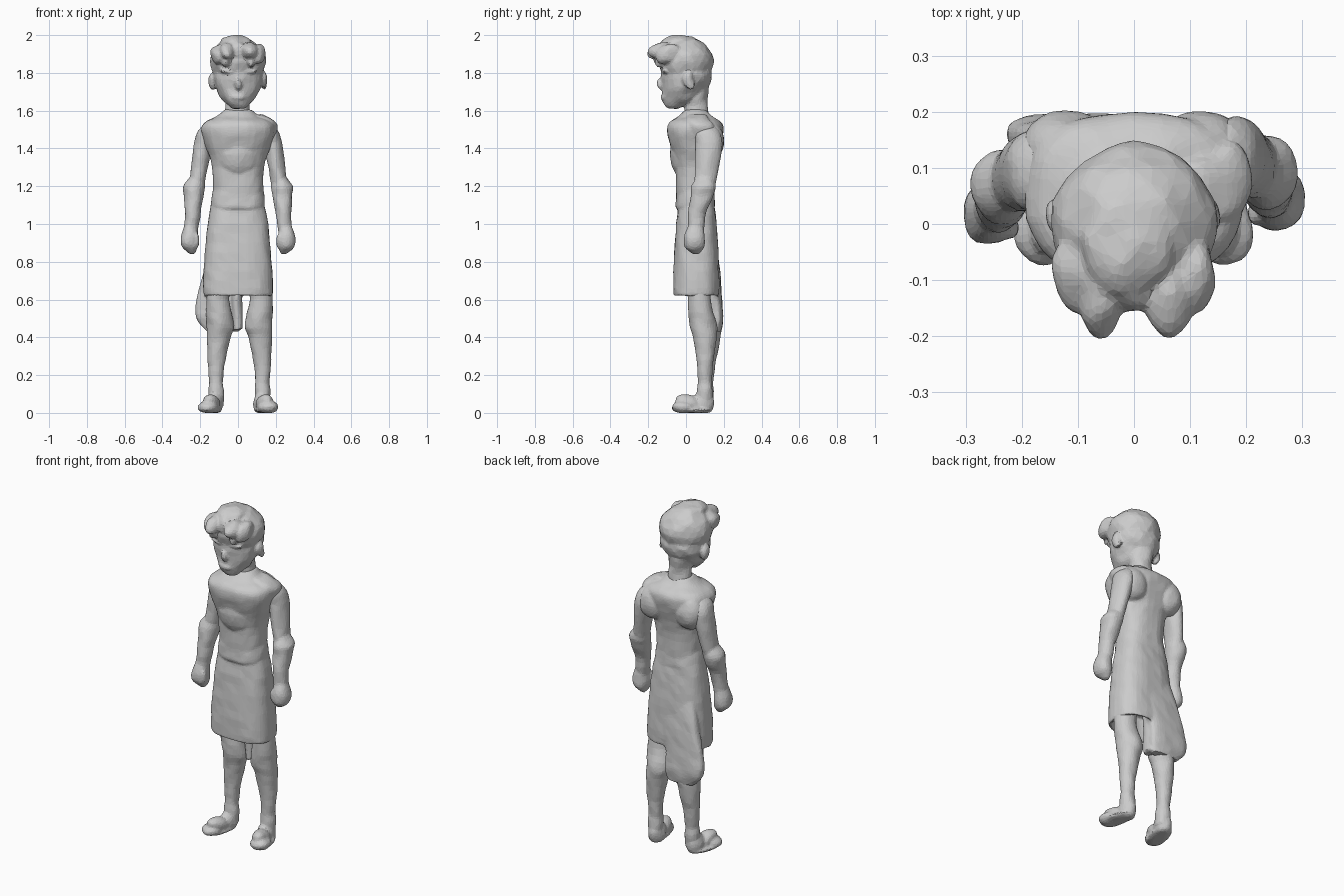
import bpy, bmesh, math
from mathutils import Matrix, Vector, noise

cube = bpy.data.objects.get("Cube")
if cube:
    bpy.data.objects.remove(cube)

grey = (.6, .6, .6, 1)
clay = bpy.data.materials.new("clay grey")
clay.use_nodes = True
clay.diffuse_color = grey
clay.node_tree.nodes["Principled BSDF"].inputs["Base Color"].default_value = grey


def fuse(name, bm, rough=.005):
    """Roughen the lumps of one part and melt them into a single faceted skin."""
    for vert in bm.verts:
        vert.co += noise.noise_vector(vert.co * 18) * rough
        vert.co.z = max(vert.co.z, 0)
    bmesh.ops.recalc_face_normals(bm, faces=bm.faces)
    mesh = bpy.data.meshes.new(name)
    bm.to_mesh(mesh)
    bm.free()
    mesh.materials.append(clay)
    part = bpy.data.objects.new(name, mesh)
    bpy.context.collection.objects.link(part)
    remesh = part.modifiers.new("melt", "REMESH")
    remesh.mode = "VOXEL"
    remesh.voxel_size = .008
    soften = part.modifiers.new("soften", "SMOOTH")
    soften.iterations = 3
    facets = part.modifiers.new("facets", "DECIMATE")
    facets.ratio = .2


def spline(before, start, end, after, t):
    """Smooth curve through start and end."""
    tangent_in, tangent_out = (end - before) / 2, (after - start) / 2
    lift = t * t * (3 - 2 * t)
    return (start.lerp(end, lift) + tangent_in * t * (1 - t) ** 2
            - tangent_out * t * t * (1 - t))


def loft(bm, points, width=1, depth=1, power=2, sides=24, steps=4):
    """Stack level rounded ovals; each point is x, y, z and radius."""
    rows = [Vector(point) for point in points]
    rows = [rows[0], *rows, rows[-1]]
    path = [spline(*rows[i:i + 4], k / steps)
            for i in range(len(rows) - 3) for k in range(steps)] + [rows[-1]]
    rings = []
    for x, y, z, radius in path:
        ring = []
        for k in range(sides):
            angle = math.tau * k / sides
            c, s = math.cos(angle), math.sin(angle)
            across = math.copysign(abs(c) ** (2 / power), c) * radius * width
            along = math.copysign(abs(s) ** (2 / power), s) * radius * depth
            ring.append(bm.verts.new((x + across, y + along, z)))
        rings.append(ring)
    for low, high in zip(rings, rings[1:]):
        for k in range(sides):
            bm.faces.new((low[k - 1], low[k], high[k], high[k - 1]))
    bm.faces.new(rings[0])
    bm.faces.new(rings[-1])


def wrap(bm, outline, y=.05, depth=.77, power=2.5):
    """A centred garment; the outline pairs each height with a half width."""
    loft(bm, [(0, y, z, radius) for z, radius in outline],
         depth=depth, power=power, sides=32)


def blob(bm, centre, size, tilt=0, turn=0):
    """An ellipsoid, tilted forward or back and turned about the vertical."""
    place = (Matrix.Translation(centre) @ Matrix.Rotation(turn, 4, "Z")
             @ Matrix.Rotation(tilt, 4, "X") @ Matrix.Diagonal((*size, 1)))
    bmesh.ops.create_icosphere(bm, subdivisions=3, radius=1, matrix=place)


# head: face, neck, nose, lips
head = bmesh.new()
loft(head, [(0, -.07, 1.61, .03), (0, -.05, 1.635, .065), (0, -.02, 1.69, .105),
            (0, 0, 1.77, .13), (0, 0, 1.9, .13)])
loft(head, [(0, .06, 1.53, .08), (0, .055, 1.6, .063), (0, .05, 1.72, .068)])
blob(head, (0, -.125, 1.74), (.022, .03, .035), tilt=.3)
blob(head, (0, -.1, 1.675), (.045, .03, .02))

# hair cap, crown and jagged fringe
blob(head, (0, 0, 1.86), (.15, .145, .13))
blob(head, (0, .015, 1.79), (.135, .125, .11))
blob(head, (-.01, -.03, 1.955), (.085, .1, .045))
blob(head, (0, -.1, 1.92), (.06, .055, .05), tilt=.4)
for side in (1, -1):
    blob(head, (side * .137, .015, 1.76), (.02, .03, .05), tilt=.2)
    blob(head, (side * .05, -.11, 1.81), (.045, .022, .015))
    blob(head, (side * .062, -.13, 1.915), (.042, .075, .045), tilt=.25)
    blob(head, (side * .1, -.09, 1.9), (.045, .075, .05), tilt=.3)
    blob(head, (side * .065, -.13, 1.865), (.025, .04, .03), tilt=.8)
fuse("head", head, rough=.01)

# tunic: chest, belt, shoulder blades and draped left shoulder
tunic = bmesh.new()
wrap(tunic, [(1.1, .13), (1.3, .138), (1.42, .175), (1.5, .195),
             (1.54, .175), (1.57, .115), (1.605, .07)])
wrap(tunic, [(1.08, .138), (1.1, .143), (1.17, .135), (1.2, .12)], depth=.73)
blob(tunic, (0, -.005, 1.37), (.12, .08, .13))
for side in (1, -1):
    blob(tunic, (side * .12, .13, 1.44), (.085, .073, .1))
loft(tunic, [(.165, .085, 1.46, .03), (.175, .08, 1.52, .035),
             (.15, .065, 1.555, .03), (.1, .06, 1.58, .025)], depth=1.9)

# skirt, hollow at the hem
wrap(tunic, [(1.17, .13), (1, .16), (.8, .178), (.63, .183), (.64, .155), (.75, .13)],
     y=.055, depth=.67, power=2.7)

# long panel trailing behind the right leg
loft(tunic, [(-.02, .11, 1, .1), (-.05, .14, .8, .12), (-.1, .155, .6, .12),
             (-.1, .16, .5, .12), (-.08, .16, .43, .085)], depth=.3, power=3)
loft(tunic, [(-.01, .12, .7, .03), (0, .13, .44, .025)], depth=1.6)
fuse("tunic", tunic)

# mirrored limbs, with the right leg set back and the right arm forward
for side, label, leg_shift, arm_shift in ((1, "left", 0, 0), (-1, "right", .025, -.025)):
    leg = bmesh.new()
    loft(leg, [(side * x + .007, y + leg_shift * min(1, z * 2), z, r) for x, y, z, r in (
        (.1, .07, .75, .065), (.115, .07, .6, .062), (.1, .09, .47, .073),
        (.11, .1, .4, .063), (.12, .1, .28, .047), (.122, .1, .17, .037),
        (.122, .1, .12, .042), (.12, .1, .04, .04))])
    # shoe with the toe turned out
    blob(leg, (side * .125, .09, .05), (.045, .06, .065))
    blob(leg, (side * .14, .02, .05), (.045, .08, .045), tilt=-.35, turn=side * .25)
    blob(leg, (side * .16, -.015, .03), (.055, .06, .033), turn=side * .25)
    blob(leg, (side * .145, .035, .016), (.055, .11, .018), turn=side * .25)
    fuse(label + "_leg", leg)

    arm = bmesh.new()

    def limb(points, **shape):
        loft(arm, [(side * x, y + arm_shift, z, r) for x, y, z, r in points], **shape)

    limb([(.15, .1, 1.53, .03), (.17, .115, 1.48, .05),
          (.188, .12, 1.4, .05), (.22, .1, 1.2, .04)], depth=1.4)
    # forearm with its flared cuff, then fist and thumb
    limb([(.22, .1, 1.25, .035), (.233, .095, 1.2, .057), (.235, .085, 1.15, .053),
          (.24, .06, 1.06, .042), (.25, .05, .95, .038)], depth=1.15)
    limb([(.25, .05, .98, .036), (.258, .045, .93, .046),
          (.255, .045, .88, .043), (.24, .05, .84, .015)], depth=1.2, power=2.3)
    blob(arm, (side * .22, .02 + arm_shift, .91), (.018, .02, .045), tilt=.2)
    fuse(label + "_arm", arm)
